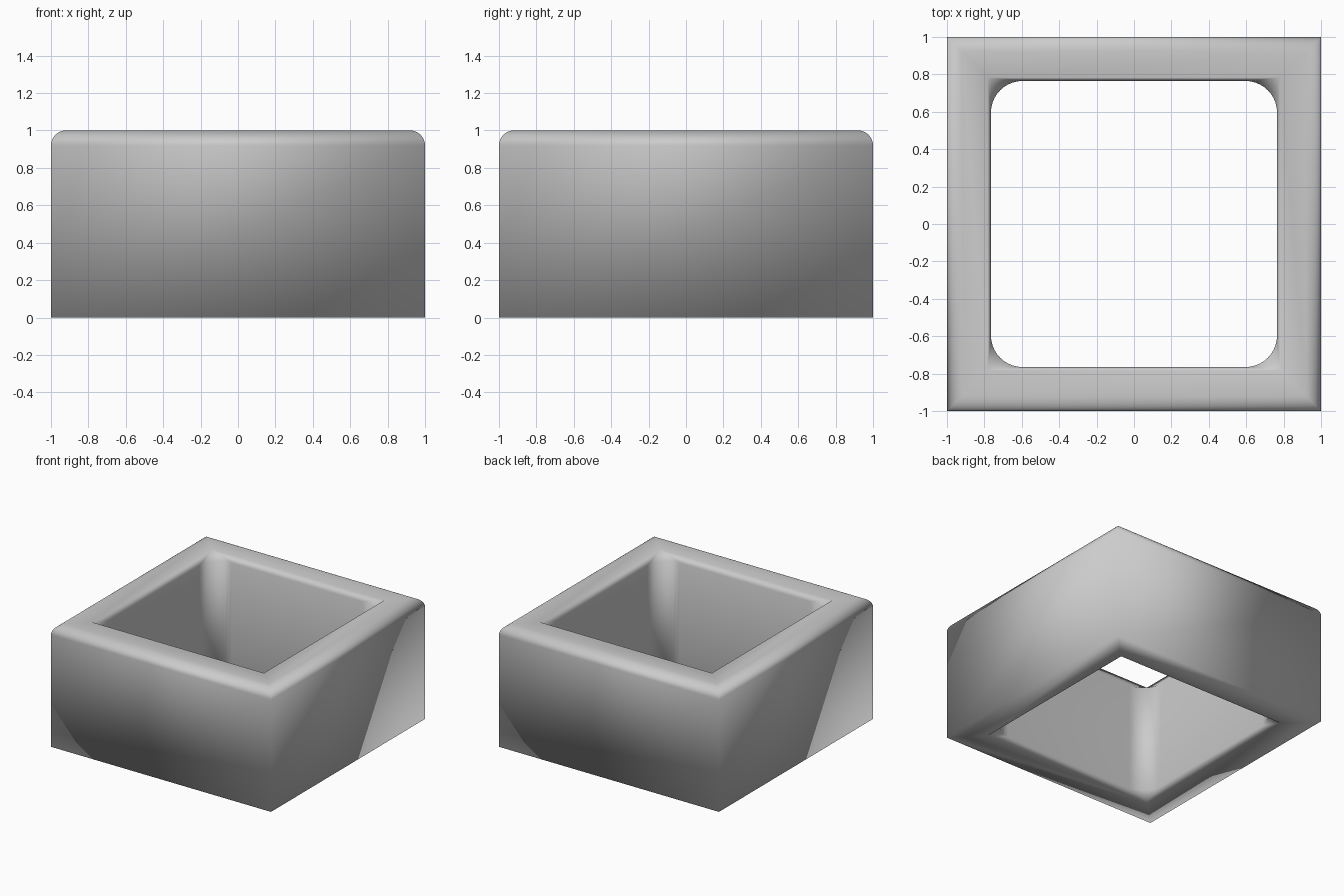
import bpy, bmesh
from math import cos, sin, pi

if "Cube" in bpy.data.objects:
    bpy.data.objects.remove(bpy.data.objects["Cube"])

OUT, H = 1.0, 1.0        # outer half width, height
FILLET, FSEG = 0.08, 8   # rounded top outer edge
RIM, HOLE = 0.783, 0.765 # square lip and inner wall half widths
CORNER, CSEG = 0.17, 10  # rounding of the vertical inner corners
LIP = 0.055              # depth of the lip at top and bottom

bm = bmesh.new()


def square(h, z):
    return [bm.verts.new((sx * h, sy * h, z))
            for sx, sy in ((1, 1), (-1, 1), (-1, -1), (1, -1))]


def rounded(h, r, z):
    """Four lists of arc vertices, one per corner."""
    arcs = []
    for k, (sx, sy) in enumerate(((1, 1), (-1, 1), (-1, -1), (1, -1))):
        angles = [(k + i / CSEG) * pi / 2 for i in range(CSEG + 1)]
        arcs.append([bm.verts.new((sx * (h - r) + r * cos(a),
                                   sy * (h - r) + r * sin(a), z)) for a in angles])
    return arcs


def bridge(a, b):
    n = len(a)
    for i in range(n):
        j = (i + 1) % n
        bm.faces.new((a[i], a[j], b[j], b[i]))


def lip(sq, arcs):
    """Join a square ring to a rounded ring with corner fans."""
    for k in range(4):
        arc, nxt = arcs[k], arcs[(k + 1) % 4]
        for p, q in zip(arc, arc[1:]):
            bm.faces.new((sq[k], p, q))
        bm.faces.new((sq[k], arc[-1], nxt[0], sq[(k + 1) % 4]))


# Outer walls, rounded top edge, flat top
rings = [square(OUT, 0)]
for i in range(FSEG + 1):
    a = i / FSEG * pi / 2
    rings.append(square(OUT - FILLET * (1 - cos(a)), H - FILLET * (1 - sin(a))))
top_rim, bottom_rim = square(RIM, H), square(RIM, 0)
rings.append(top_rim)
for a, b in zip(rings, rings[1:]):
    bridge(a, b)

# Underside
bridge(bottom_rim, rings[0])

# Inner walls with rounded corners and a square lip at each end
upper = rounded(HOLE, CORNER, H - LIP)
lower = rounded(HOLE, CORNER, LIP)
lip(top_rim, upper)
lip(bottom_rim, lower)
bridge(sum(upper, []), sum(lower, []))

bmesh.ops.recalc_face_normals(bm, faces=bm.faces)
for f in bm.faces:
    f.smooth = True
mesh = bpy.data.meshes.new("square_frame")
bm.to_mesh(mesh)
bm.free()
bpy.context.collection.objects.link(bpy.data.objects.new("square_frame", mesh))
